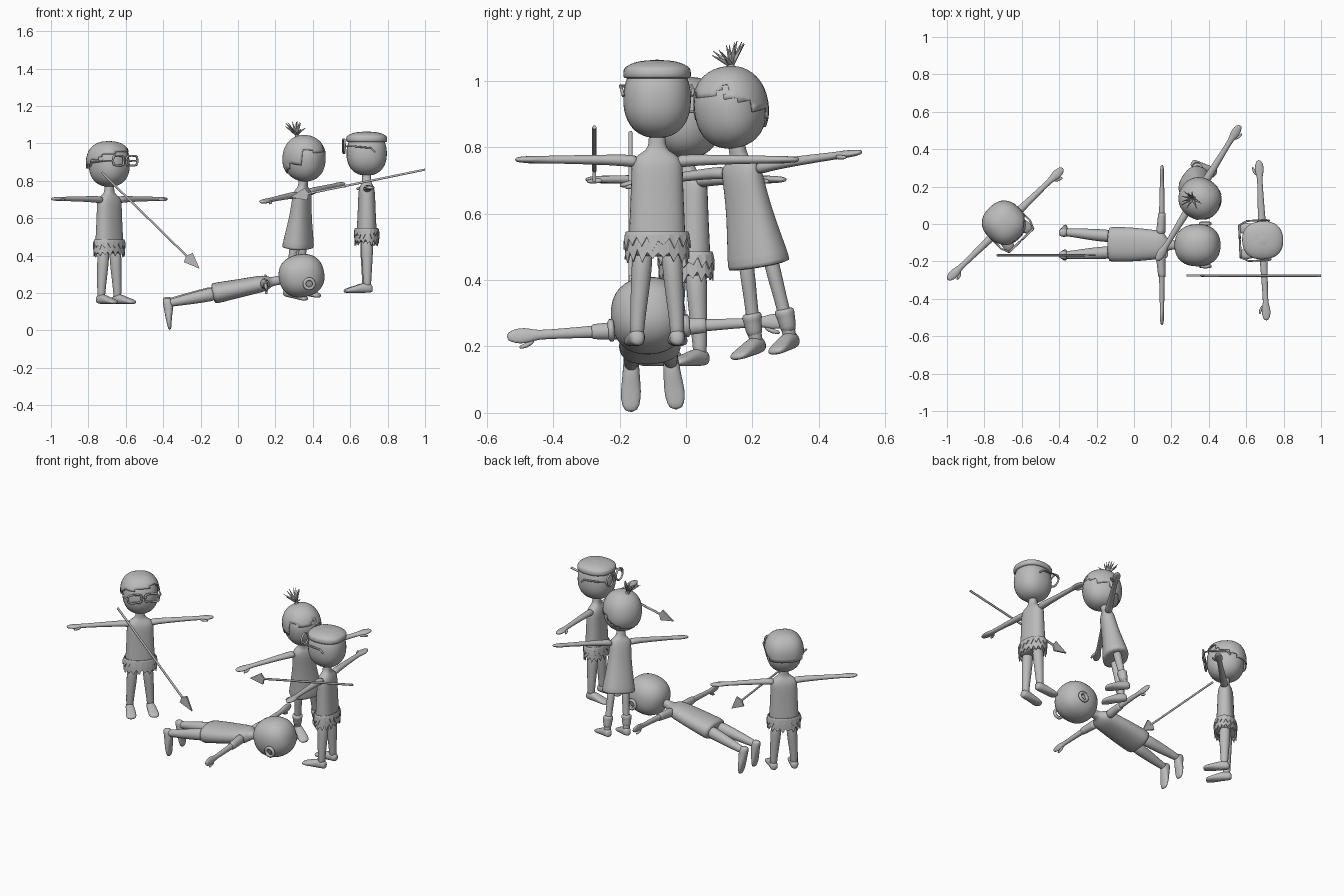
import bpy, bmesh, math, random
from mathutils import Matrix, Vector

if "Cube" in bpy.data.objects:
    bpy.data.objects.remove(bpy.data.objects["Cube"])

random.seed(4)
grey = bpy.data.materials.new("plain grey")
grey.diffuse_color = (0.5, 0.5, 0.5, 1)
grey.use_nodes = True
grey.node_tree.nodes["Principled BSDF"].inputs["Base Color"].default_value = grey.diffuse_color


def finish(name, bm, M, subsurf=0, solid=0, smooth=True):
    """Turn a bmesh into a placed, coloured object."""
    bmesh.ops.recalc_face_normals(bm, faces=bm.faces)
    me = bpy.data.meshes.new(name)
    bm.transform(M)
    bm.to_mesh(me)
    bm.free()
    me.materials.append(grey)
    for p in me.polygons:
        p.use_smooth = smooth
    ob = bpy.data.objects.new(name, me)
    bpy.context.collection.objects.link(ob)
    if solid:
        m = ob.modifiers.new("thickness", 'SOLIDIFY')
        m.thickness = solid
        m.offset = 1
    if subsurf:
        m = ob.modifiers.new("rounding", 'SUBSURF')
        m.levels = m.render_levels = subsurf
    return ob


def loft(name, M, rings, axis='z', side=1, n=12, power=1.0, subsurf=1):
    """Skin oval rings (t, ra, rb, ca, cb) along an axis; side=-1 mirrors in x."""
    bm = bmesh.new()
    rows = []
    for t, ra, rb, ca, cb in rings:
        row = []
        for i in range(n):
            a = 2 * math.pi * i / n
            c, s = math.cos(a), math.sin(a)
            u = ca + ra * math.copysign(abs(c) ** power, c)
            v = cb + rb * math.copysign(abs(s) ** power, s)
            p = {'x': (t, u, v), 'y': (u, t, v), 'z': (u, v, t)}[axis]
            row.append(bm.verts.new((p[0] * side, p[1], p[2])))
        rows.append(row)
    for a, b in zip(rows, rows[1:]):
        for i in range(n):
            j = (i + 1) % n
            bm.faces.new((a[i], a[j], b[j], b[i]))
    bm.faces.new(rows[0])
    bm.faces.new(rows[-1])
    return finish(name, bm, M, subsurf)


def ovoid(name, M, c, r, power=0.88, keep=None, solid=0):
    """Slightly boxy ellipsoid; keep(x, y, z) limits it to a shell such as hair."""
    bm = bmesh.new()
    bmesh.ops.create_uvsphere(bm, u_segments=32, v_segments=24, radius=1)
    for v in bm.verts:
        v.co = [c[i] + r[i] * math.copysign(abs(v.co[i]) ** power, v.co[i]) for i in range(3)]
    if keep:
        bad = [f for f in bm.faces if not keep(*f.calc_center_median())]
        bmesh.ops.delete(bm, geom=bad, context='FACES')
    return finish(name, bm, M, solid=solid)


def tube(name, M, pts, r, cyclic=False):
    cu = bpy.data.curves.new(name, 'CURVE')
    cu.dimensions = '3D'
    cu.bevel_depth, cu.bevel_resolution = r, 1
    cu.use_fill_caps = True
    sp = cu.splines.new('POLY')
    sp.points.add(len(pts) - 1)
    for p, q in zip(sp.points, pts):
        p.co = (*q, 1)
    sp.use_cyclic_u = cyclic
    tmp = bpy.data.objects.new(name, cu)
    me = bpy.data.meshes.new_from_object(tmp)
    bpy.data.objects.remove(tmp)
    bm = bmesh.new()
    bm.from_mesh(me)
    bpy.data.meshes.remove(me)
    finish(name, bm, M)


def spike(name, M, a, b, r):
    a, b = Vector(a), Vector(b)
    q = (b - a).to_track_quat('Z', 'Y').to_matrix().to_4x4()
    bm = bmesh.new()
    bmesh.ops.create_cone(bm, cap_ends=True, segments=6, radius1=r, radius2=r * 0.12,
                          depth=(b - a).length, matrix=Matrix.Translation((a + b) / 2) @ q)
    finish(name, bm, M)


def frame(origin, x, z):
    """Placement with sole at origin, local x along the arms, z up the body."""
    x, z = Vector(x).normalized(), Vector(z)
    z = (z - x * z.dot(x)).normalized()
    y = z.cross(x)
    M = Matrix((x, y, z)).transposed().to_4x4()
    M.translation = origin
    return M


def body(who, M, leg=1.0, toe=0.122, sleeve=False, head=(0.102, 0.108, 0.118), hz=0.746, dress=False):
    # torso or dress, running into the neck
    if dress:
        rows = [(.262, .098, .075, 0, 0), (.27, .1, .077, 0, 0), (.33, .09, .068, 0, 0),
                (.43, .074, .052, 0, 0), (.5, .068, .046, 0, 0), (.55, .066, .042, 0, 0)]
    else:
        w = 1.1 if sleeve else 1
        rows = [(.27, .084 * w, .054, 0, 0), (.285, .087 * w, .057, 0, 0), (.36, .086 * w, .053, 0, 0),
                (.45, .081 * w, .048, 0, 0), (.53, .079, .046, 0, 0), (.555, .078, .042, 0, 0)]
    rows += [(.577, .062, .034, 0, 0), (.59, .034, .026, 0, 0), (.61, .024, .023, 0, 0), (.66, .028, .028, 0, 0)]
    loft(who + "_torso", M, rows, n=16, power=0.85)
    ovoid(who + "_head", M, (0, 0, hz), head)
    for s, tag in ((1, "_left"), (-1, "_right")):
        loft(who + tag + "_arm", M, [
            (.055, .026, .022, 0, .556), (.09, .022, .018, 0, .561), (.2, .018, .015, 0, .563),
            (.32, .014, .012, 0, .563), (.345, .017, .012, 0, .563), (.375, .026, .012, 0, .563),
            (.405, .023, .010, 0, .563), (.43, .011, .007, 0, .563)], 'x', s)
        loft(who + tag + "_thumb", M, [(.345, .008, .008, -.014, .56), (.37, .009, .008, -.03, .558),
                                       (.395, .006, .006, -.034, .557)], 'x', s, n=8)
        if sleeve:
            loft(who + tag + "_sleeve", M, [(.06, .03, .026, 0, .556), (.065, .03, .026, 0, .556),
                 (.17, .024, .021, 0, .563), (.173, .024, .021, 0, .563)], 'x', s)
        loft(who + tag + "_leg", M, [
            (.02, .021, .021, .06, 0), (.06, .022, .022, .06, 0), (.13, .027 * leg, .027 * leg, .055, 0),
            (.21, .031 * leg, .032 * leg, .048, 0), (.31, .035 * leg, .038 * leg, .042, 0)], 'z', s)
        loft(who + tag + "_foot", M, [
            (.03, .012, .014, .06, .022), (.02, .024, .026, .06, .027), (-.02, .026, .028, .061, .028),
            (-.06, .03, .02, .064, .02), (-.1, .033, .014, .067, .014), (-toe, .02, .008, .068, .01)],
            'y', s, power=0.85)


def rag_skirt(who, M):
    # two overlapping layers with a torn zigzag hem
    for k, (top, low, r0, r1) in enumerate(((.345, .30, .089, .097), (.33, .262, .088, .093))):
        n = 36
        bm = bmesh.new()
        rows = [[], [], []]
        for i in range(n):
            a = 2 * math.pi * i / n
            c, s = math.cos(a), math.sin(a)
            hem = low + (random.uniform(.012, .03) if i % 2 else random.uniform(-.012, .006))
            for row, z, r in zip(rows, (top, (top + low) / 2 + .012, hem), (r0, (r0 + r1) / 2, r1)):
                row.append(bm.verts.new((r * c, r * .66 * s, z)))
        for a, b in zip(rows, rows[1:]):
            for i in range(n):
                j = (i + 1) % n
                bm.faces.new((a[i], a[j], b[j], b[i]))
        finish(who + "_ragged_skirt_%d" % (k + 1), bm, M, solid=.005, smooth=False)


def glasses(who, M, z, w, h, boxy):
    # two rims, a bridge and two temples
    for s in (1, -1):
        pts = []
        for i in range(20):
            a = 2 * math.pi * i / 20
            c, d = math.cos(a), math.sin(a)
            pts.append((s * .05 + w * math.copysign(abs(c) ** boxy, c), -.122,
                        z + h * math.copysign(abs(d) ** boxy, d)))
        tube(who + "_glasses_rim", M, pts, .006, True)
        tube(who + "_glasses_temple", M, [(s * (.05 + w), -.122, z), (s * .107, -.08, z),
                                          (s * .108, .02, z - .01), (s * .104, .04, z - .03)], .005)
    tube(who + "_glasses_bridge", M, [(-.016, -.122, z + .005), (.016, -.122, z + .005)], .005)


def spear(name, tail, tip):
    # round shaft with a flat leaf head, lying in the xz plane
    tail, tip = Vector(tail), Vector(tip)
    d = (tip - tail).normalized()
    side = d.cross(Vector((0, 1, 0)))
    tube(name + "_shaft", Matrix(), [tail, tip - d * .08], .0065)
    bm = bmesh.new()
    pts = [tip, tip - d * .085 + side * .034, tip - d * .1, tip - d * .085 - side * .034]
    f = bm.faces.new([bm.verts.new(p - Vector((0, .005, 0))) for p in pts])
    ex = bmesh.ops.extrude_face_region(bm, geom=[f])
    bmesh.ops.translate(bm, verts=[v for v in ex['geom'] if isinstance(v, bmesh.types.BMVert)], vec=(0, .01, 0))
    finish(name + "_head", bm, Matrix(), smooth=False)


# standing figure on the left: short hair, square glasses, ragged skirt
M = frame((-.688, 0, .14), (.31, .3, 0), (0, 0, 1))
body("left_figure", M)
rag_skirt("left_figure", M)
glasses("left_figure", M, .768, .04, .026, .5)
ovoid("left_figure_hair", M, (0, .003, .748), (.108, .113, .118), .82,
      lambda x, y, z: z > (.815 + .15 * x if y < -.05 else .77 - .45 * max(y, -.02)), .006)

# standing figure on the right: cap of hair with a rim, round glasses
M = frame((.688, -.087, .2), (.04, -.84, 0), (0, 0, 1))
body("right_figure", M)
rag_skirt("right_figure", M)
glasses("right_figure", M, .785, .036, .036, 1)
loft("right_figure_cap", M, [(.806, .1, .107, 0, 0), (.81, .103, .111, 0, 0), (.835, .103, .111, 0, 0),
     (.842, .096, .103, 0, 0), (.855, .075, .08, 0, 0), (.863, .035, .037, 0, 0)], n=24, power=.85)

# leaning figure in a dress, hair tied in a spiky tuft
M = frame((.30, .269, .184), (.445, .725, .1), (.07, -.12, .74))
body("dress_figure", M, leg=.72, dress=True)
ovoid("dress_figure_hair", M, (0, .006, .75), (.106, .11, .12), .92,
      lambda x, y, z: z > (.79 + .5 * abs(x + .02) * (x < .05) - .5 * max(0, x - .05)
                           if y < -.035 else .74 - .9 * max(y, 0)), .005)
base = Vector((-.005, .05, .85))
spike("dress_figure_hair_tie", M, base, base + Vector((0, .018, .035)), .022)
for i in range(12):
    a = i * 2.4
    r = .025 + .05 * ((i * 5) % 12) / 12
    spike("dress_figure_hair_tuft", M, base + Vector((0, .012, .022)),
          base + Vector((r * math.cos(a), .03 + r * math.sin(a), .105 - r * .6)), .009)
for s, tag in ((1, "left"), (-1, "right")):
    loft("dress_figure_%s_sock" % tag, M, [(.045, .026, .026, .06, 0), (.1, .027, .027, .06, 0),
         (.105, .031, .031, .058, 0), (.122, .031, .031, .058, 0), (.126, .024, .024, .057, 0)], 'z', s)

# figure lying face down in a short-sleeved shirt
M = frame((-.402, -.105, .142), (0, .87, .05), (.98, 0, .2))
body("lying_figure", M, leg=1.08, toe=.143, sleeve=True, head=(.113, .115, .122), hz=.757)
for s in (1, -1):
    ring = [(s * .114, -.045 + .026 * math.cos(i * math.pi / 6), .79 + .026 * math.sin(i * math.pi / 6))
            for i in range(12)]
    tube("lying_figure_ear", M, ring, .01, True)

# two spears in flight
spear("left_spear", (-.73, -.167, .845), (-.205, -.167, .33))
spear("right_spear", (1.0, -.276, .86), (.28, -.276, .712))
